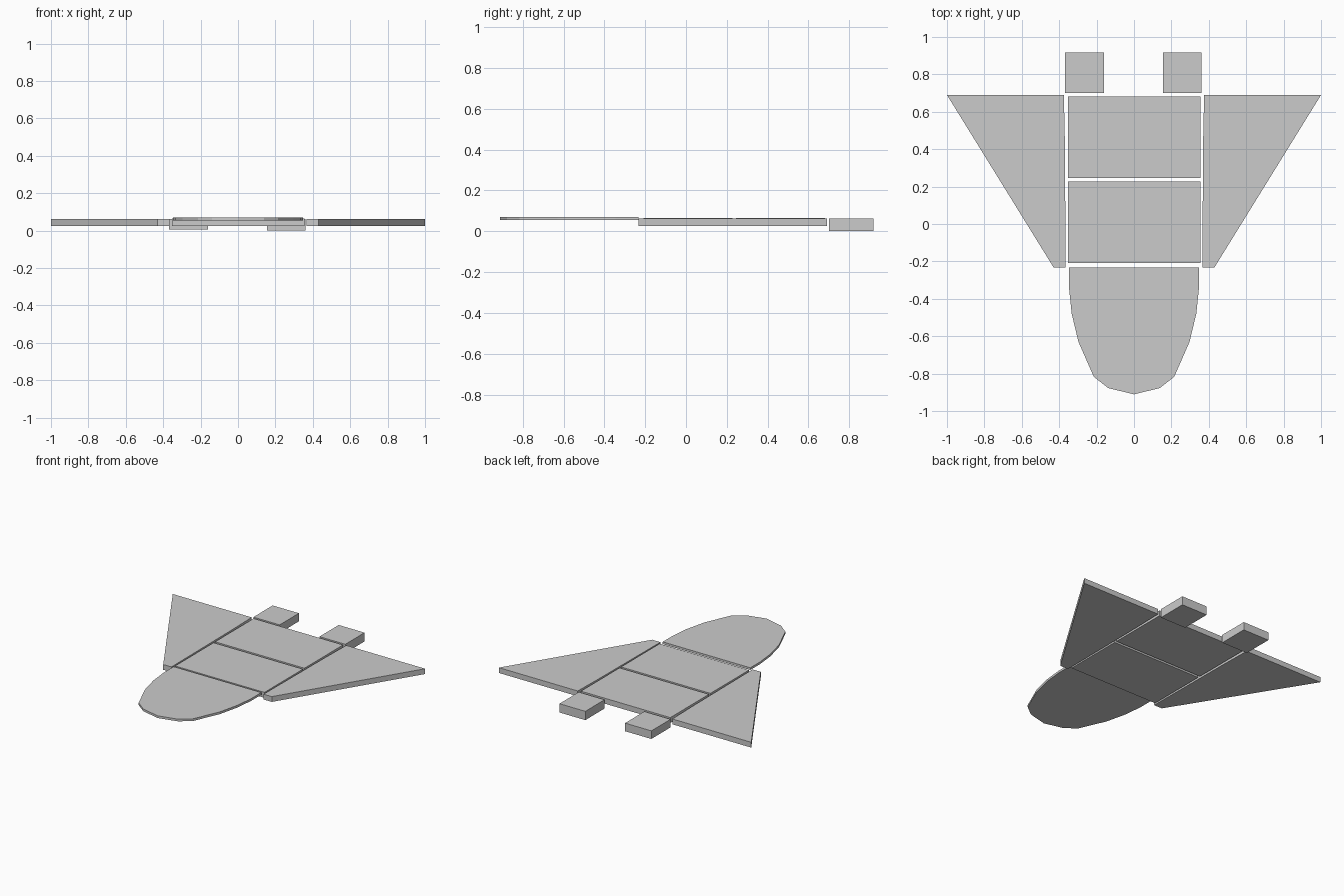
import bpy, bmesh

if "Cube" in bpy.data.objects:
    bpy.data.objects.remove(bpy.data.objects["Cube"])


def plate(name, outline, z0, z1):
    """Flat plate: top-view outline extruded from z0 to z1."""
    bm = bmesh.new()
    face = bm.faces.new([bm.verts.new((x, y, z0)) for x, y in outline])
    ext = bmesh.ops.extrude_face_region(bm, geom=[face])
    for v in ext["geom"]:
        if isinstance(v, bmesh.types.BMVert):
            v.co.z = z1
    bmesh.ops.recalc_face_normals(bm, faces=bm.faces)
    mesh = bpy.data.meshes.new(name)
    bm.to_mesh(mesh)
    bm.free()
    obj = bpy.data.objects.new(name, mesh)
    bpy.context.collection.objects.link(obj)
    return obj


def rect(x0, x1, y0, y1):
    return [(x0, y0), (x1, y0), (x1, y1), (x0, y1)]


# Two hull panels, separated by narrow gaps
plate("front_hull_panel", rect(-0.353, 0.355, -0.208, 0.228), 0.025, 0.064)
plate("rear_hull_panel", rect(-0.353, 0.355, 0.245, 0.682), 0.025, 0.064)

# Thin rounded nose
half = [(0.347, -0.232), (0.347, -0.345), (0.333, -0.48), (0.297, -0.63),
        (0.215, -0.817), (0.138, -0.877)]
nose = half + [(0, -0.911)] + [(-x, y) for x, y in reversed(half)]
plate("nose", nose, 0.054, 0.07)

# Swept wings
wing = [(0.365, -0.232), (0.43, -0.232), (1.0, 0.69), (0.375, 0.69), (0.37, 0.46)]
for side, s in (("right", 1), ("left", -1)):
    plate(side + "_wing", [(s * x, y) for x, y in wing], 0.025, 0.063)

# Engine blocks at the back
plate("right_engine", rect(0.155, 0.36, 0.70, 0.918), 0.0, 0.063)
plate("left_engine", rect(-0.368, -0.16, 0.70, 0.918), 0.005, 0.063)
